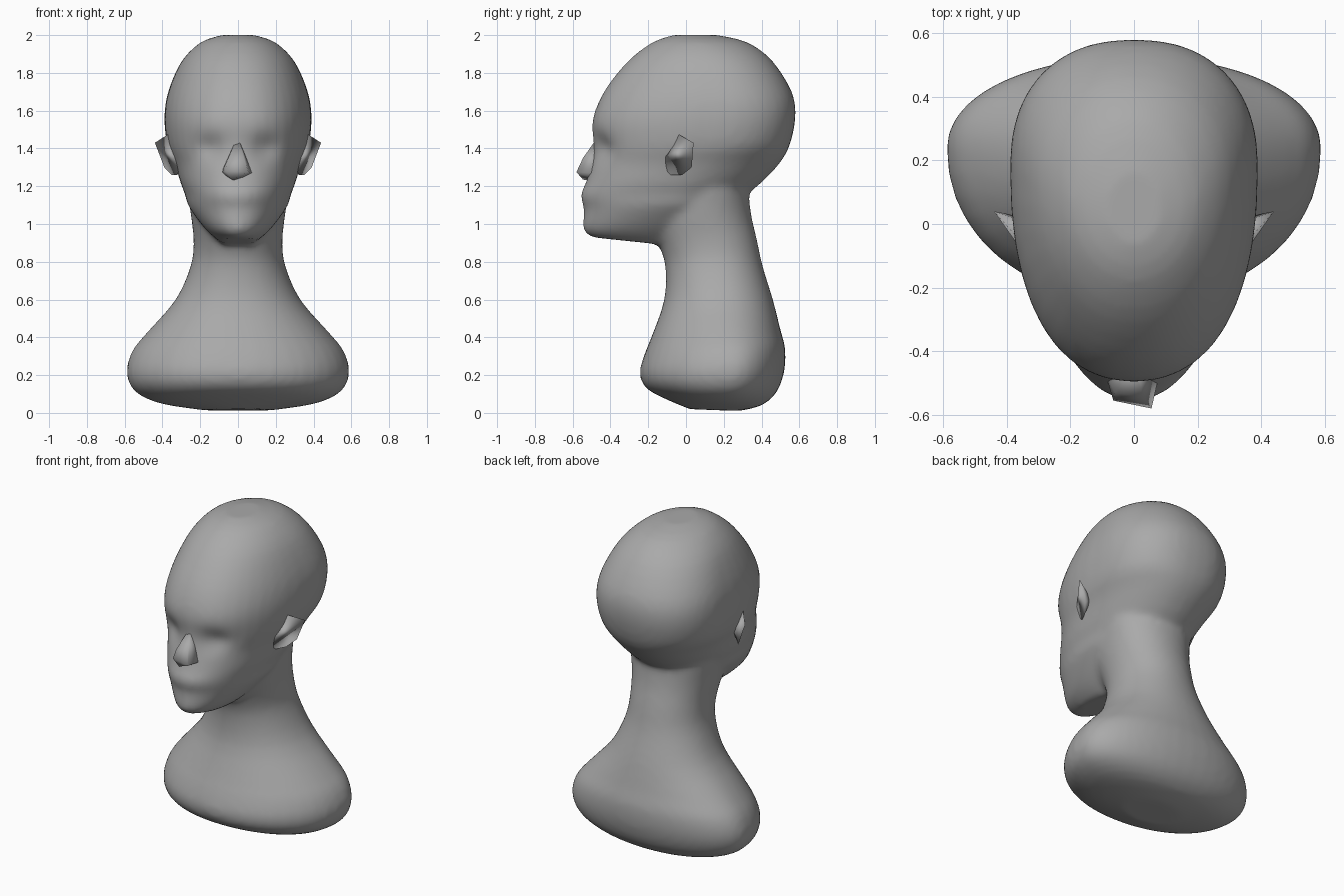
import bpy, bmesh, math
from mathutils import Vector

old = bpy.data.objects.get("Cube")
if old:
    bpy.data.objects.remove(old, do_unlink=True)

clay = bpy.data.materials.new("clay grey")
clay.use_nodes = True
GREY = (0.4, 0.4, 0.4, 1)
clay.diffuse_color = GREY
clay.node_tree.nodes["Principled BSDF"].inputs["Base Color"].default_value = GREY

SIDES = 40


def make_object(name, bm):
    bmesh.ops.recalc_face_normals(bm, faces=bm.faces)
    mesh = bpy.data.meshes.new(name)
    bm.to_mesh(mesh)
    bm.free()
    ob = bpy.data.objects.new(name, mesh)
    bpy.context.collection.objects.link(ob)
    mesh.materials.append(clay)
    return ob


def ring_points(front, z_front, back, z_back, width, widest, power):
    """Rounded outline, with its own depth ahead of and behind the widest line."""
    points = []
    for i in range(SIDES):
        a = math.tau * i / SIDES
        s, c = math.sin(a), math.cos(a)
        x = width * math.copysign(abs(c) ** (2 / power), c)
        t = math.copysign(abs(s) ** (2 / power), s)
        y = widest + t * ((back - widest) if t > 0 else (widest - front))
        f = (y - front) / (back - front)
        points.append(Vector((x, y, z_front + f * (z_back - z_front))))
    return points


def loft(bm, sections):
    """Skin the sections with a smooth spline and cap both ends."""
    rings = [ring_points(*s) for s in sections]
    dense = []
    for i in range(len(rings) - 1):
        p0, p1, p2 = rings[max(i - 1, 0)], rings[i], rings[i + 1]
        p3 = rings[min(i + 2, len(rings) - 1)]
        for t in (0, 0.33, 0.67):
            dense.append([b + 0.5 * t * (c - a + t * (2 * a - 5 * b + 4 * c - d
                          + t * (3 * (b - c) + d - a)))
                          for a, b, c, d in zip(p0, p1, p2, p3)])
    dense.append(rings[-1])
    verts = [[bm.verts.new(p) for p in r] for r in dense]
    for low, high in zip(verts, verts[1:]):
        for j in range(SIDES):
            k = (j + 1) % SIDES
            bm.faces.new((low[j], low[k], high[k], high[j]))
    bm.faces.new(verts[0][::-1])
    bm.faces.new(verts[-1])


# Shoulders and neck: front y, front z, back y, back z, half width, widest y, power
bust = [
    (0.02, 0.02, 0.28, 0.01, 0.18, 0.16, 2),
    (-0.10, 0.07, 0.40, 0.04, 0.42, 0.18, 2.1),
    (-0.21, 0.13, 0.48, 0.11, 0.55, 0.22, 2.1),
    (-0.245, 0.21, 0.52, 0.22, 0.59, 0.24, 2.1),
    (-0.22, 0.31, 0.525, 0.34, 0.56, 0.24, 2.1),
    (-0.18, 0.41, 0.50, 0.44, 0.48, 0.22, 2.1),
    (-0.115, 0.6, 0.46, 0.6, 0.33, 0.2, 2.1),
    (-0.11, 0.78, 0.405, 0.78, 0.25, 0.17, 2.1),
    (-0.15, 0.9, 0.375, 0.92, 0.235, 0.14, 2.1),
    (-0.22, 1.05, 0.345, 1.05, 0.25, 0.1, 2.1),
    (-0.2, 1.2, 0.33, 1.2, 0.27, 0.1, 2.1),
    (-0.15, 1.35, 0.33, 1.35, 0.27, 0.1, 2.1),
]
# Jaw, face and skull
head = [
    (-0.50, 0.93, -0.02, 0.88, 0.09, -0.25, 2),
    (-0.545, 0.97, 0.10, 0.97, 0.17, -0.2, 2),
    (-0.54, 1.08, 0.28, 1.10, 0.26, -0.1, 2),
    (-0.56, 1.15, 0.33, 1.16, 0.28, -0.07, 2),
    (-0.53, 1.22, 0.40, 1.22, 0.305, -0.04, 2.1),
    (-0.50, 1.32, 0.495, 1.32, 0.335, 0.05, 2.2),
    (-0.49, 1.42, 0.55, 1.42, 0.375, 0.14, 2.3),
    (-0.495, 1.55, 0.58, 1.57, 0.39, 0.18, 2.3),
    (-0.435, 1.70, 0.56, 1.70, 0.37, 0.18, 2.2),
    (-0.31, 1.86, 0.46, 1.86, 0.30, 0.13, 2.1),
    (-0.18, 1.96, 0.33, 1.96, 0.20, 0.08, 2),
    (-0.07, 2.0, 0.17, 2.0, 0.09, 0.05, 2),
]
bm = bmesh.new()
loft(bm, bust)
loft(bm, head)
body = make_object("head_and_bust", bm)

# Fuse the head with the neck and soften the seam
bpy.context.view_layer.objects.active = body
remesh = body.modifiers.new("fuse", "REMESH")
remesh.mode = "VOXEL"
remesh.voxel_size = 0.02
soften = body.modifiers.new("soften", "SMOOTH")
soften.factor = 0.5
soften.iterations = 7
for m in ("fuse", "soften"):
    bpy.ops.object.modifier_apply(modifier=m)

# Shallow eye sockets under the brow
for v in body.data.vertices:
    if v.co.y < -0.1:
        d = ((abs(v.co.x) - 0.15) / 0.08) ** 2 + ((v.co.z - 1.4) / 0.07) ** 2
        v.co.y += 0.035 * math.exp(-d)
body.data.materials.clear()
body.data.materials.append(clay)
body.data.polygons.foreach_set("material_index", [0] * len(body.data.polygons))
body.data.shade_smooth()


def hull(name, points):
    bm = bmesh.new()
    for p in points:
        bm.verts.new(p)
    bmesh.ops.convex_hull(bm, input=bm.verts)
    ob = make_object(name, bm)
    ob.data.shade_smooth()
    return ob


# Nose, turned slightly to one side
hull("nose", [
    (0, -0.46, 1.47), (-0.06, -0.53, 1.33), (0.03, -0.545, 1.35),
    (-0.065, -0.555, 1.28), (0.055, -0.58, 1.275), (-0.03, -0.545, 1.235),
    (0.08, -0.47, 1.27), (-0.09, -0.47, 1.27), (0, -0.45, 1.22),
])

# Pointed ears
for side, name in ((1, "left_ear"), (-1, "right_ear")):
    hull(name, [(side * x, y, z) for x, y, z in (
        (0.44, 0.04, 1.43), (0.39, 0.03, 1.30), (0.35, -0.02, 1.26),
        (0.32, -0.08, 1.26), (0.30, -0.16, 1.33), (0.37, -0.04, 1.475),
        (0.32, 0.0, 1.36))])
